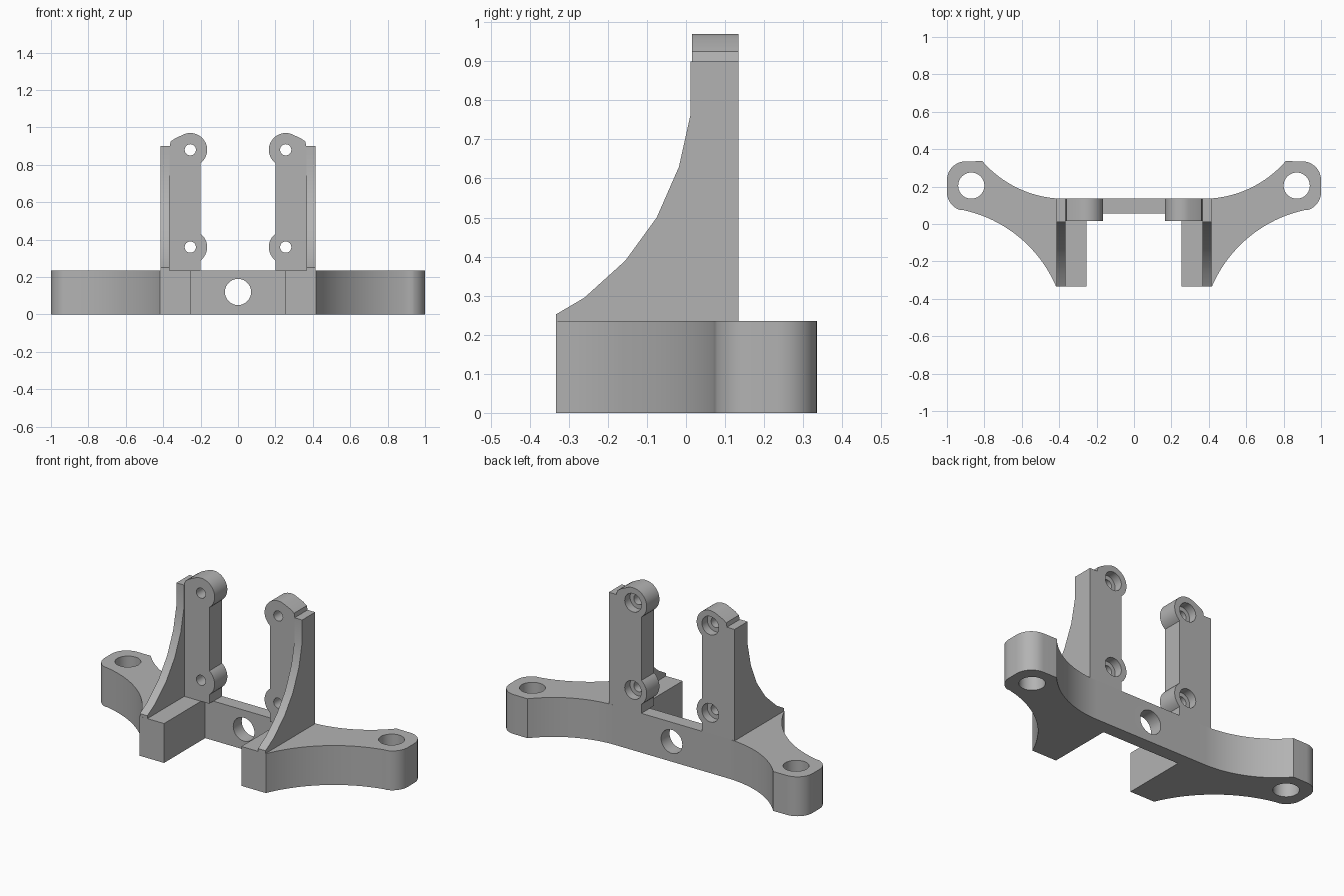
import bpy
import bmesh
from math import cos, sin, radians
from mathutils import Vector

cube = bpy.data.objects.get("Cube")
if cube:
    bpy.data.objects.remove(cube, do_unlink=True)

grey = bpy.data.materials.new("plain grey")
grey.use_nodes = True
COLOUR = (0.45, 0.45, 0.45, 1)
grey.diffuse_color = COLOUR
grey.node_tree.nodes["Principled BSDF"].inputs["Base Color"].default_value = COLOUR

BASE_H = 0.235
BACK, FRONT = 0.135, 0.015


def arc(cx, cy, r, start, end, steps=16):
    angles = [radians(start + (end - start) * i / steps) for i in range(steps + 1)]
    return [(cx + r * cos(a), cy + r * sin(a)) for a in angles]


def prism(name, outline, axis, low, high):
    """Extrude a 2D outline along an axis: z uses (x, y), y uses (x, z), x uses (y, z)."""
    place = {"z": lambda p: (p[0], p[1], low),
             "y": lambda p: (p[0], low, p[1]),
             "x": lambda p: (low, p[0], p[1])}[axis]
    shift = Vector([(high - low) * (axis == a) for a in "xyz"])
    bm = bmesh.new()
    face = bm.faces.new([bm.verts.new(place(p)) for p in outline])
    grown = bmesh.ops.extrude_face_region(bm, geom=[face])["geom"]
    bmesh.ops.translate(bm, vec=shift,
                        verts=[g for g in grown if isinstance(g, bmesh.types.BMVert)])
    bmesh.ops.recalc_face_normals(bm, faces=bm.faces)
    mesh = bpy.data.meshes.new(name)
    bm.to_mesh(mesh)
    bm.free()
    mesh.materials.append(grey)
    obj = bpy.data.objects.new(name, mesh)
    bpy.context.collection.objects.link(obj)
    return obj


def select(obj):
    bpy.ops.object.select_all(action="DESELECT")
    obj.select_set(True)
    bpy.context.view_layer.objects.active = obj


def drill(obj, x, y, r, axis, low, high):
    cutter = prism("hole_cutter", arc(x, y, r, 0, 360, 40)[:-1], axis, low, high)
    cutter.hide_render = True
    mod = obj.modifiers.new("hole", "BOOLEAN")
    mod.operation, mod.solver, mod.object = "DIFFERENCE", "EXACT", cutter
    select(obj)
    bpy.ops.object.modifier_apply(modifier=mod.name)
    bpy.data.objects.remove(cutter, do_unlink=True)


def finish(obj, mirrored=True):
    select(obj)
    if mirrored:
        mod = obj.modifiers.new("other side", "MIRROR")
        mod.use_mirror_merge = False
        bpy.ops.object.modifier_apply(modifier=mod.name)
    bpy.ops.object.shade_smooth_by_angle(angle=radians(25))


# Base: bridge, forward legs and swept ears as one outline
half = [(0.255, 0.055), (0.255, -0.333)]
half += arc(1.06, -0.61, 0.70, 156.7, 102, 20)
half += arc(0.90, 0.17, 0.10, -72, 0, 10)
half += arc(0.90, 0.235, 0.10, 0, 90, 10)
half += arc(0.37, 0.719, 0.584, -41, -90, 20)
base = prism("base", half + [(-x, y) for x, y in reversed(half)], "z", 0, BASE_H)
for side in (-1, 1):
    drill(base, side * 0.87, 0.205, 0.07, "z", -0.1, 0.4)
drill(base, 0, 0.12, 0.07, "y", -0.1, 0.3)
finish(base, mirrored=False)

# Uprights with rounded screw bosses, counterbored from the back
BOSS_X, BOSS_R = 0.255, 0.09
LOW_Z, HIGH_Z = 0.36, 0.88
outline = [(0.415, BASE_H), (0.415, 0.90), (0.365, 0.90), (0.36, 0.925), (0.335, 0.942)]
outline += arc(BOSS_X, HIGH_Z, BOSS_R, 60, 232.3, 24)
outline += arc(BOSS_X, LOW_Z, BOSS_R, 127.7, 232.3, 16)
outline += [(0.20, BASE_H)]
upright = prism("uprights", outline, "y", FRONT, BACK)
for z in (LOW_Z, HIGH_Z):
    drill(upright, BOSS_X, z, 0.03, "y", -0.1, 0.3)
    drill(upright, BOSS_X, z, 0.055, "y", BACK - 0.05, 0.3)
finish(upright)

# Curved support ribs in front of the uprights
rib = prism("support_ribs", [
    (0.05, BASE_H), (0.05, 0.90), (0.012, 0.90), (0.012, 0.765), (-0.018, 0.63),
    (-0.075, 0.50), (-0.155, 0.39), (-0.26, 0.295), (-0.333, 0.252), (-0.333, BASE_H),
], "x", 0.365, 0.415)
finish(rib)
